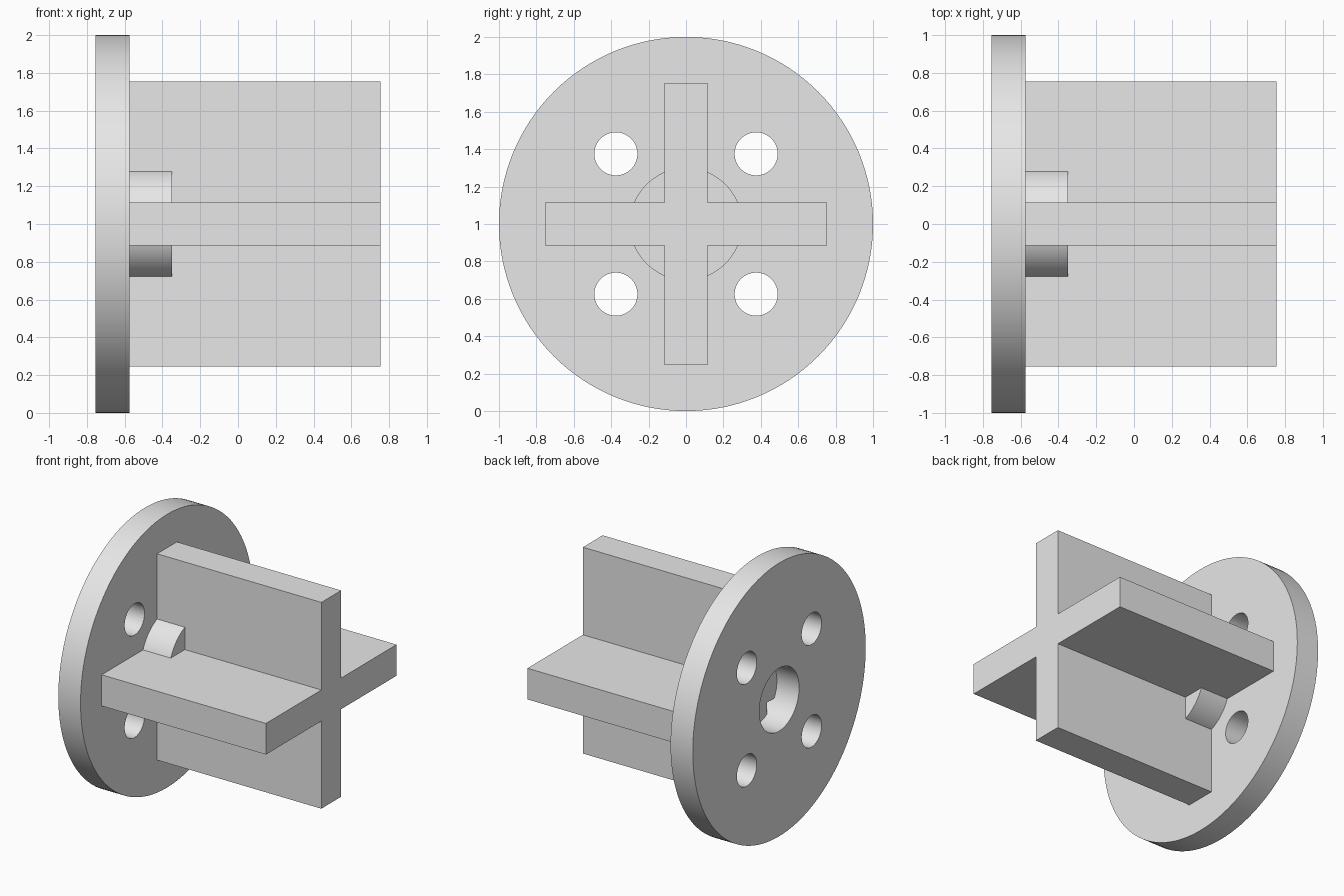
import bpy
import bmesh
import math
from mathutils import Matrix

if "Cube" in bpy.data.objects:
    bpy.data.objects.remove(bpy.data.objects["Cube"], do_unlink=True)

# One plain grey for the whole part
grey = bpy.data.materials.new("plain_grey")
grey.use_nodes = True
colour = (0.8, 0.8, 0.8, 1)
grey.diffuse_color = colour
grey.node_tree.nodes["Principled BSDF"].inputs["Base Color"].default_value = colour

# Key sizes
BACK, FACE, TIP = -0.755, -0.575, 0.755
BOSS_END, BORE_END = -0.35, -0.41
BORE_R, PIN_R, PIN_OFFSET = 0.23, 0.115, 0.375
ARM, HALF = 0.755, 0.114


def finish(name, bm):
    bmesh.ops.recalc_face_normals(bm, faces=bm.faces)
    mesh = bpy.data.meshes.new(name)
    bm.to_mesh(mesh)
    bm.free()
    mesh.materials.append(grey)
    obj = bpy.data.objects.new(name, mesh)
    bpy.context.collection.objects.link(obj)
    return obj


def rod(name, x0, x1, radius, y=0, z=1, sides=96):
    """Cylinder lying along x."""
    bm = bmesh.new()
    place = Matrix.Translation(((x0 + x1) / 2, y, z)) @ Matrix.Rotation(math.pi / 2, 4, "Y")
    bmesh.ops.create_cone(bm, cap_ends=True, segments=sides, radius1=radius,
                          radius2=radius, depth=x1 - x0, matrix=place)
    return finish(name, bm)


def activate(obj):
    bpy.ops.object.select_all(action="DESELECT")
    obj.select_set(True)
    bpy.context.view_layer.objects.active = obj


def cut(obj, cutters):
    activate(obj)
    for cutter in cutters:
        mod = obj.modifiers.new("hole", "BOOLEAN")
        mod.operation, mod.solver, mod.object = "DIFFERENCE", "EXACT", cutter
        bpy.ops.object.modifier_apply(modifier=mod.name)
        bpy.data.objects.remove(cutter, do_unlink=True)


def smooth(obj):
    activate(obj)
    bpy.ops.object.shade_smooth_by_angle(angle=math.radians(30))


# Flange disc with a centre bore and four pin holes
flange = rod("flange_disc", BACK, FACE, 1, sides=128)
holes = [rod("bore_cutter", BACK - 0.1, FACE + 0.1, BORE_R)]
for sy in (-1, 1):
    for sz in (-1, 1):
        holes.append(rod("pin_cutter", BACK - 0.1, FACE + 0.1, PIN_R,
                         sy * PIN_OFFSET, 1 + sz * PIN_OFFSET, 64))
cut(flange, holes)
smooth(flange)

# Hub boss, hollow from the flange side and closed at its end
boss = rod("hub_boss", FACE, BOSS_END, 0.3)
cut(boss, [rod("boss_cutter", FACE - 0.1, BORE_END, BORE_R)])
smooth(boss)

# Cross-shaped spindle: one arm corner turned around the axis, then extruded
bm = bmesh.new()
ring = []
for turn in range(4):
    spin = Matrix.Rotation(turn * math.pi / 2, 4, "X")
    for y, z in ((ARM, -HALF), (ARM, HALF), (HALF, HALF)):
        ring.append(bm.verts.new(Matrix.Translation((FACE, 0, 1)) @ spin @ Matrix.Translation((0, y, z)).translation))
base = bm.faces.new(ring)
grown = bmesh.ops.extrude_face_region(bm, geom=[base], use_keep_orig=True)
moved = [v for v in grown["geom"] if isinstance(v, bmesh.types.BMVert)]
bmesh.ops.translate(bm, verts=moved, vec=(TIP - FACE, 0, 0))
finish("cross_spindle", bm)
